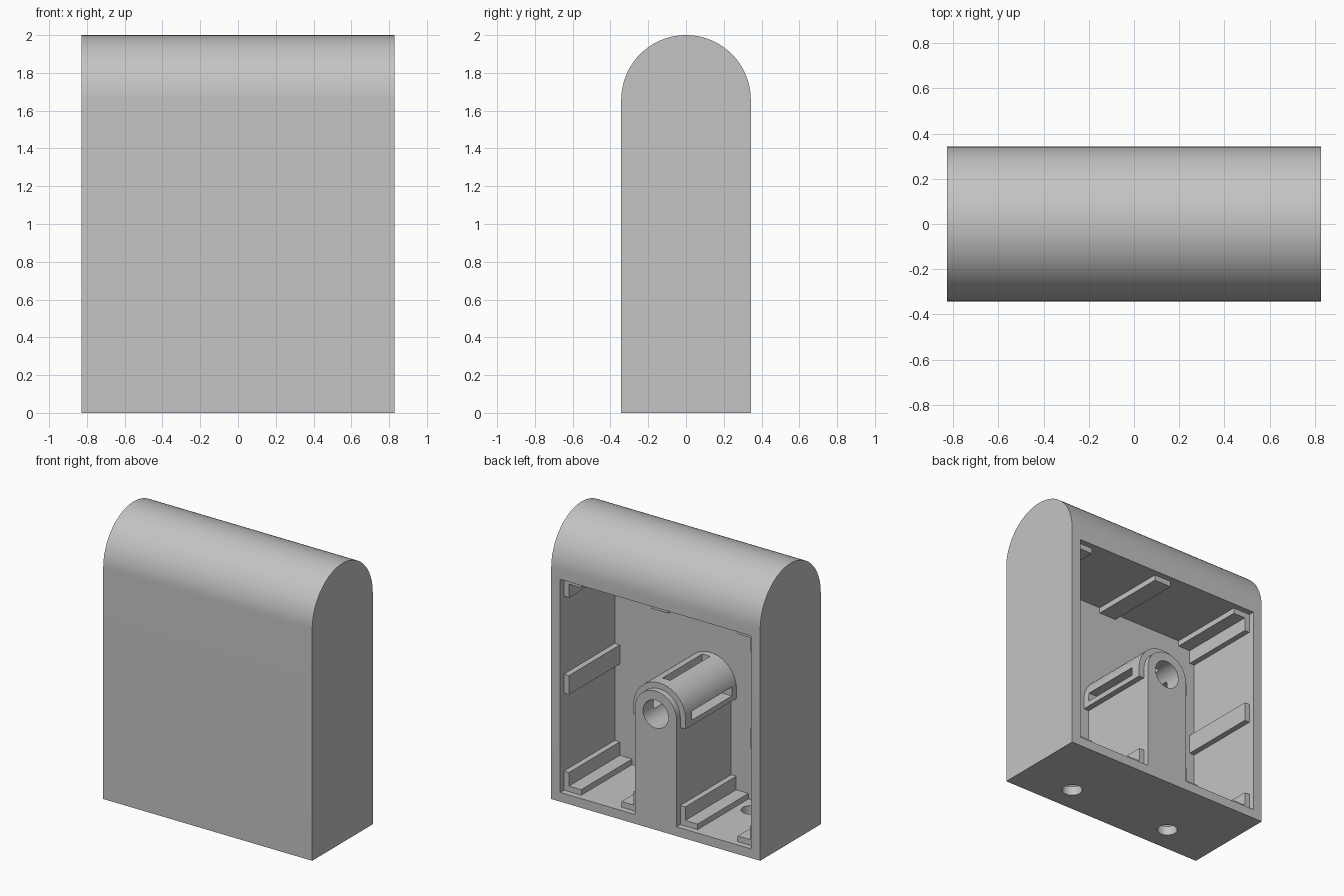
import bpy, bmesh, math
from mathutils import Vector

if "Cube" in bpy.data.objects:
    bpy.data.objects.remove(bpy.data.objects["Cube"], do_unlink=True)

grey = bpy.data.materials.new("plain grey")
grey.use_nodes = True
COLOR = (0.55, 0.55, 0.55, 1)
grey.diffuse_color = COLOR
grey.node_tree.nodes["Principled BSDF"].inputs["Base Color"].default_value = COLOR

# Main dimensions
W, D, H = 0.828, 0.343, 2.0            # half width, half depth, height
IN_X, IN_Y = 0.757, -0.275             # cavity side and front wall
FLOOR, CEIL = 0.066, 1.592             # cavity floor and ceiling
MID = (FLOOR + CEIL) / 2
POST_R, SHELL_R, BORE_R = 0.165, 0.207, 0.1
RIB, LEG, RIB_END = 0.04, 0.137, 0.3   # rib thickness, rib width, rib back end


def prism(name, points, start, sweep):
    """Extrude a closed loop of points along a vector."""
    bm = bmesh.new()
    face = bm.faces.new([bm.verts.new(Vector(p) + Vector(start)) for p in points])
    out = bmesh.ops.extrude_face_region(bm, geom=[face])
    moved = [v for v in out["geom"] if isinstance(v, bmesh.types.BMVert)]
    bmesh.ops.translate(bm, verts=moved, vec=sweep)
    bmesh.ops.recalc_face_normals(bm, faces=bm.faces)
    mesh = bpy.data.meshes.new(name)
    bm.to_mesh(mesh)
    bm.free()
    obj = bpy.data.objects.new(name, mesh)
    bpy.context.collection.objects.link(obj)
    mesh.materials.append(grey)
    return obj


def box(name, x, y, z):
    loop = [(x[0], 0, z[0]), (x[1], 0, z[0]), (x[1], 0, z[1]), (x[0], 0, z[1])]
    return prism(name, loop, (0, y[0], 0), (0, y[1] - y[0], 0))


def arc(radius, centre, turn=math.pi, steps=48):
    """Points of an arc as (side, height) pairs."""
    return [(radius * math.cos(turn * i / steps), centre + radius * math.sin(turn * i / steps))
            for i in range(steps + 1)]


def cut(obj, cutters):
    bpy.context.view_layer.objects.active = obj
    for cutter in cutters:
        cutter.hide_render = True
        mod = obj.modifiers.new("cut", "BOOLEAN")
        mod.operation, mod.solver, mod.object = "DIFFERENCE", "EXACT", cutter
        bpy.ops.object.modifier_apply(modifier=mod.name)
        bpy.data.objects.remove(cutter, do_unlink=True)


def smooth(obj):
    bpy.ops.object.select_all(action="DESELECT")
    obj.select_set(True)
    bpy.context.view_layer.objects.active = obj
    bpy.ops.object.shade_smooth_by_angle(angle=math.radians(30))


# Housing: round-topped block, hollow from the back, two holes in the base
outline = [(0, D, 0)] + [(0, a, b) for a, b in arc(D, H - D)] + [(0, -D, 0)]
housing = prism("housing", outline, (-W, 0, 0), (2 * W, 0, 0))
cutters = [box("cavity_cutter", (-IN_X, IN_X), (IN_Y, 1), (FLOOR, CEIL))]
for side in (-1, 1):
    ring = [(a, b, 0) for a, b in arc(0.068, 0, 2 * math.pi)[:-1]]
    cutters.append(prism("base_hole_cutter", ring, (side * 0.415, -0.15, -0.1), (0, 0, 0.3)))
cut(housing, cutters)
smooth(housing)


def slot_cutters():
    """One slot on top and one through both sides."""
    half, length = 0.031, (-0.225, 0.225)
    return [box("top_slot_cutter", (-half, half), length, (MID, MID + 0.4)),
            box("side_slot_cutter", (-0.4, 0.4), length, (MID - half, MID + half))]


# Centre post with a blind bore
outline = [(POST_R, 0, FLOOR)] + [(a, 0, b) for a, b in arc(POST_R, MID)] + [(-POST_R, 0, FLOOR)]
post = prism("centre_post", outline, (0, IN_Y, 0), (0, D - IN_Y, 0))
bore = [(a, 0, b) for a, b in arc(BORE_R, MID, 2 * math.pi)[:-1]]
cut(post, [prism("bore_cutter", bore, (0, IN_Y + 0.005, 0), (0, 1, 0))] + slot_cutters())
smooth(post)

# Slotted shell hugging the head of the post
low = MID - LEG / 2
outer = [(SHELL_R, low)] + arc(SHELL_R, MID) + [(-SHELL_R, low)]
inner = [(POST_R, low)] + arc(POST_R, MID) + [(-POST_R, low)]
outline = [(a, 0, b) for a, b in outer + inner[::-1]]
shell = prism("post_shell", outline, (0, IN_Y, 0), (0, RIB_END - IN_Y, 0))
cut(shell, slot_cutters())
smooth(shell)


def corner_rib(name, x, z, sx, sz):
    """L-shaped rib in a corner, growing towards sx and sz."""
    steps = [(0, 0), (LEG, 0), (LEG, RIB), (RIB, RIB), (RIB, LEG), (0, LEG)]
    loop = [(x + sx * a, 0, z + sz * b) for a, b in steps]
    prism(name, loop, (0, IN_Y, 0), (0, RIB_END - IN_Y, 0))


# Ribs along the cavity walls, floor and ceiling
for side, word in ((1, "left"), (-1, "right")):
    corner_rib(word + "_floor_corner_rib", side * IN_X, FLOOR, -side, 1)
    corner_rib(word + "_ceiling_corner_rib", side * IN_X, CEIL, -side, -1)
    corner_rib(word + "_post_foot_rib", side * POST_R, FLOOR, side, 1)
    box(word + "_wall_rib", sorted((side * IN_X, side * (IN_X - RIB))), (IN_Y, RIB_END),
        (low, low + LEG))
box("ceiling_rib", (-LEG / 2, LEG / 2), (IN_Y, RIB_END), (CEIL - RIB, CEIL))
